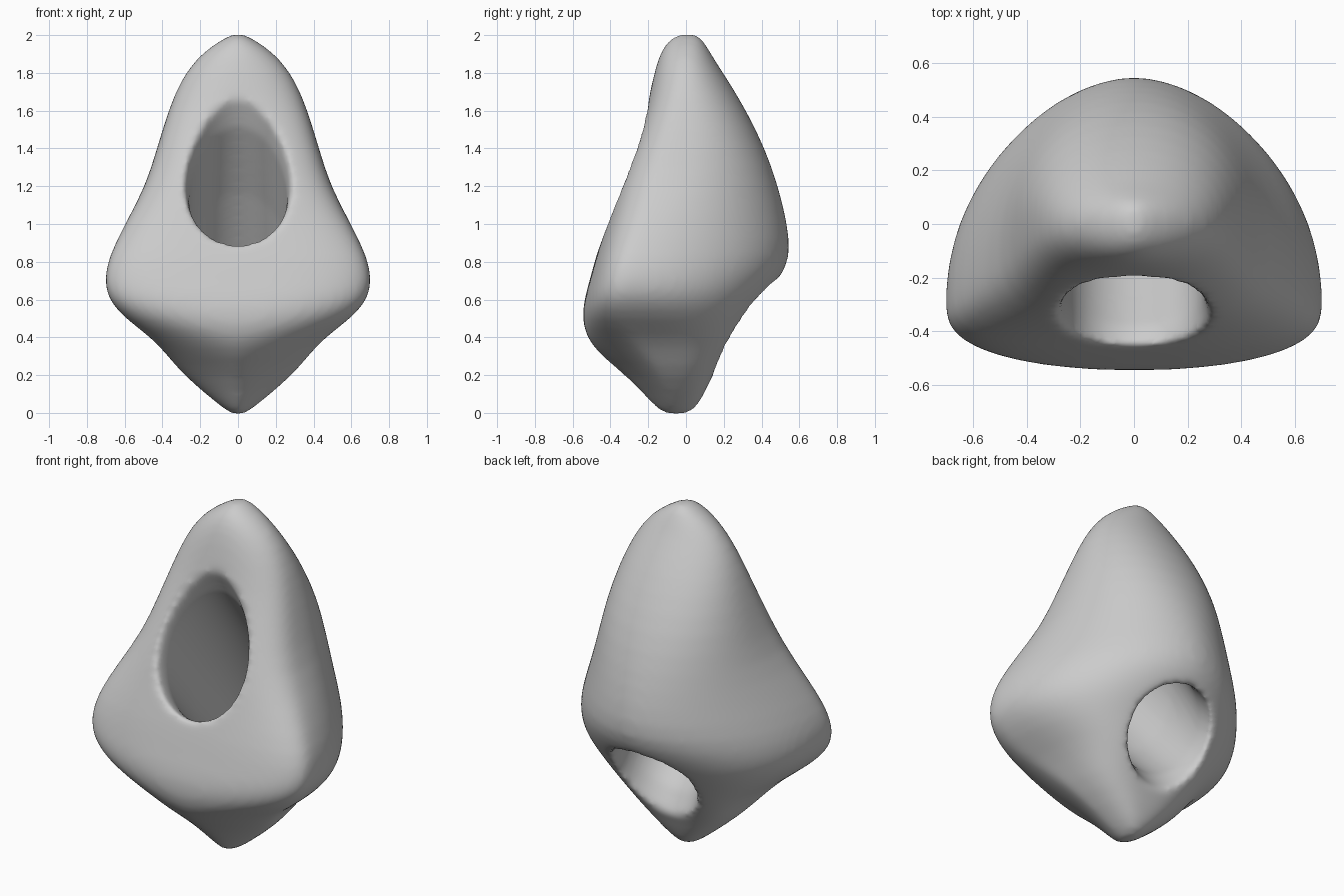
import bpy, bmesh, math
from mathutils import Vector

cube = bpy.data.objects.get("Cube")
if cube:
    bpy.data.objects.remove(cube, do_unlink=True)

SIDES = 48


def loft(name, rings):
    """Closed skin through a list of equally sized point rings."""
    bm = bmesh.new()
    loops = [[bm.verts.new(p) for p in ring] for ring in rings]
    for low, high in zip(loops, loops[1:]):
        for i in range(SIDES):
            j = (i + 1) % SIDES
            bm.faces.new((low[i], low[j], high[j], high[i]))
    bm.faces.new(loops[0][::-1])
    bm.faces.new(loops[-1])
    bmesh.ops.recalc_face_normals(bm, faces=bm.faces)
    mesh = bpy.data.meshes.new(name)
    bm.to_mesh(mesh)
    bm.free()
    obj = bpy.data.objects.new(name, mesh)
    bpy.context.collection.objects.link(obj)
    return obj


def power(value, exponent):
    return math.copysign(abs(value) ** exponent, value)


def body_ring(z, width, front, back, widest, front_pow, back_pow):
    """Horizontal section with separate front and back roundness."""
    ring = []
    for i in range(SIDES):
        a = math.tau * i / SIDES
        c, s = math.cos(a), math.sin(a)
        n = back_pow if s > 0 else front_pow
        depth = back - widest if s > 0 else widest - front
        ring.append((width * power(c, 2 / n), widest + depth * power(s, 2 / n), z))
    return ring


# Body sections: height, half width, front, back, widest y, corner powers
sections = [
    (-0.01, 0.03, -0.12, 0.01, -0.06, 1.5, 2),
    (0.04, 0.10, -0.17, 0.07, -0.07, 1.5, 2.4),
    (0.2, 0.29, -0.32, 0.14, -0.12, 1.4, 3),
    (0.3, 0.37, -0.45, 0.20, -0.19, 1.5, 3.2),
    (0.4, 0.46, -0.53, 0.27, -0.26, 1.8, 3),
    (0.5, 0.60, -0.55, 0.33, -0.30, 2.4, 2.5),
    (0.6, 0.69, -0.54, 0.41, -0.31, 2.7, 2.2),
    (0.7, 0.71, -0.51, 0.49, -0.30, 2.8, 2),
    (0.82, 0.69, -0.48, 0.56, -0.28, 2.8, 1.85),
    (1.0, 0.60, -0.42, 0.54, -0.20, 2.9, 1.85),
    (1.2, 0.49, -0.36, 0.49, -0.07, 3.2, 2),
    (1.4, 0.43, -0.28, 0.42, -0.01, 3.2, 2.1),
    (1.6, 0.37, -0.21, 0.32, 0.0, 2.7, 2.1),
    (1.75, 0.31, -0.18, 0.23, 0.0, 2.2, 2),
    (1.87, 0.23, -0.15, 0.15, 0.0, 2, 2),
    (1.96, 0.12, -0.11, 0.10, 0.01, 2, 2),
    (2.01, 0.02, -0.04, 0.06, 0.01, 2, 2),
]
body = loft("hollow_body", [body_ring(*row) for row in sections])

# Tunnel running from the tall front mouth down to the lower back mouth
front_mid, back_mid = Vector((0, -0.33, 1.28)), Vector((0, 0.31, 0.47))
front_up, back_up = Vector((0, 0.125, 0.35)), Vector((0, 0.16, 0.21))


def tunnel_ring(t, flare):
    mid = front_mid.lerp(back_mid, t)
    up = front_up.lerp(back_up, t) * flare
    half = (0.26 - 0.02 * t) * flare
    ring = []
    for i in range(SIDES):
        a = math.tau * i / SIDES
        c, s = math.cos(a), math.sin(a)
        side = Vector((half * c * (1 - 0.14 * s * (1 - t)), 0, 0))
        ring.append(mid + up * s + side)
    return ring


stations = [(-0.2, 1.3), (0, 1.08), (0.12, 1.0), (0.5, 1.03),
            (0.88, 0.98), (1, 1.06), (1.2, 1.3)]
cutter = loft("tunnel_cutter", [tunnel_ring(*s) for s in stations])
cutter.hide_render = True

# Cut the tunnel, then round the rims
sub = body.modifiers.new("soften", 'SUBSURF')
sub.levels = sub.render_levels = 1
cut = body.modifiers.new("tunnel", 'BOOLEAN')
cut.operation, cut.object, cut.solver = 'DIFFERENCE', cutter, 'EXACT'
remesh = body.modifiers.new("even_skin", 'REMESH')
remesh.mode, remesh.voxel_size = 'VOXEL', 0.018
relax = body.modifiers.new("round_rims", 'SMOOTH')
relax.factor, relax.iterations = 0.5, 14

bpy.context.view_layer.update()
graph = bpy.context.evaluated_depsgraph_get()
final = bpy.data.meshes.new_from_object(body.evaluated_get(graph))
body.modifiers.clear()
body.data = final
bpy.data.objects.remove(cutter, do_unlink=True)

# Plain grey finish
grey = bpy.data.materials.new("plain_grey")
grey.use_nodes = True
colour = (0.6, 0.6, 0.6, 1)
grey.diffuse_color = colour
grey.node_tree.nodes["Principled BSDF"].inputs["Base Color"].default_value = colour
final.materials.clear()
final.materials.append(grey)
final.polygons.foreach_set("material_index", [0] * len(final.polygons))

bpy.context.view_layer.objects.active = body
body.select_set(True)
bpy.ops.object.shade_smooth()
